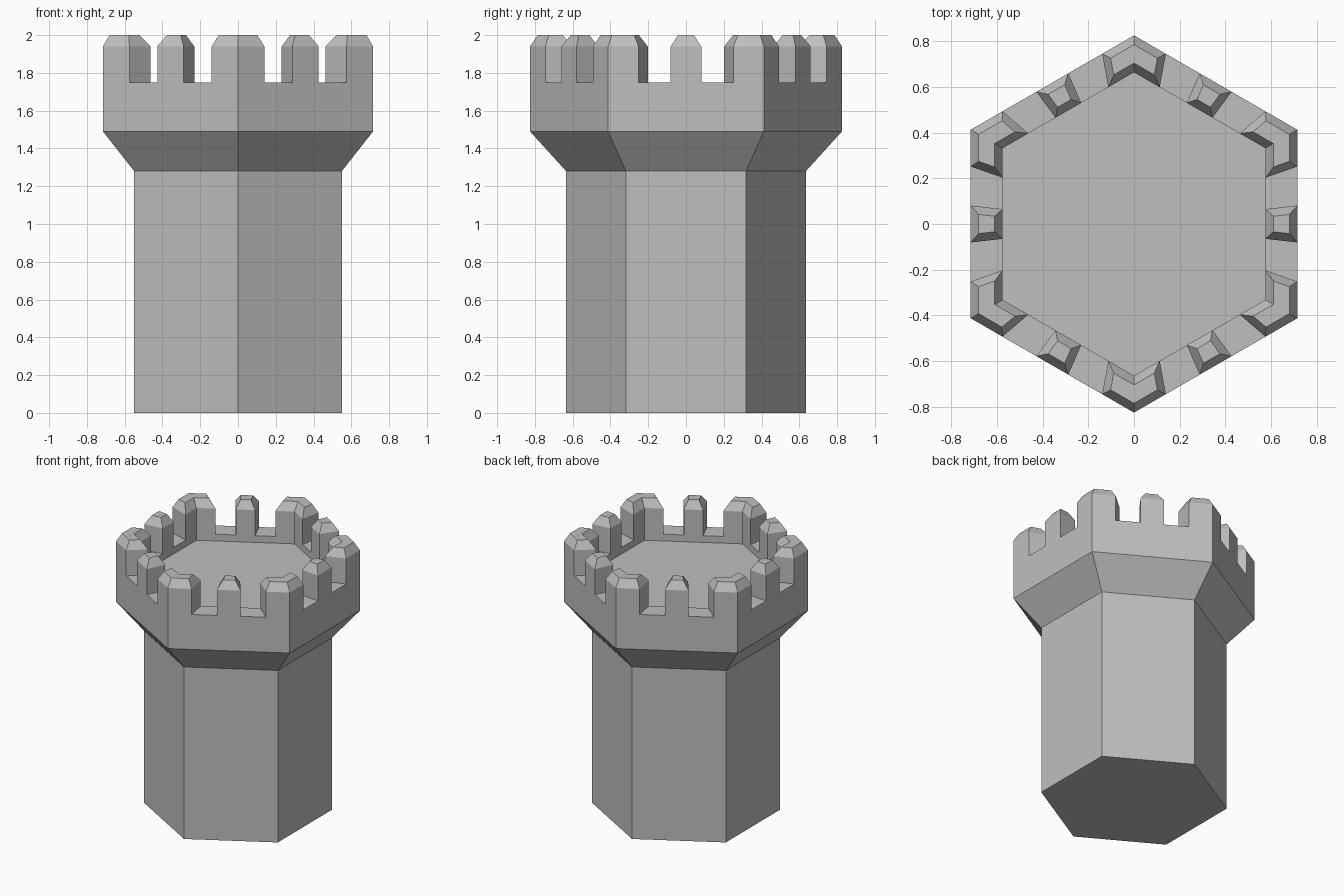
import bpy
import bmesh
from math import sin, cos, tan, pi, radians

cube = bpy.data.objects.get("Cube")
if cube:
    bpy.data.objects.remove(cube, do_unlink=True)

# Single stone colour
stone = bpy.data.materials.new("stone_grey")
stone.use_nodes = True
GREY = (0.52, 0.52, 0.52, 1)
stone.diffuse_color = GREY
stone.node_tree.nodes["Principled BSDF"].inputs["Base Color"].default_value = GREY

# Main dimensions: distances from the axis to a flat side, and heights
SHAFT, OUTER, INNER = 0.55, 0.715, 0.575
FLARE_Z, WALL_Z, NOTCH_Z, FLOOR_Z = 1.28, 1.49, 1.75, 1.70
CHAMFER_Z, TOP_Z = 1.94, 2.0
CHAMFER = 0.035
SLOPE = tan(radians(30))


def side_point(side, dist, along):
    """Point on a flat side: distance from the axis, offset along the side."""
    a = side * pi / 3
    return (dist * cos(a) - along * sin(a), dist * sin(a) + along * cos(a))


def hexagon(dist):
    return [side_point(k, dist, dist * SLOPE) for k in range(6)]


def loft(name, loops, cap_bottom=False, cap_top=False):
    """Join stacked outlines, given as (points, height), into one mesh."""
    bm = bmesh.new()
    rings = [[bm.verts.new((x, y, z)) for x, y in pts] for pts, z in loops]
    for low, high in zip(rings, rings[1:]):
        n = len(low)
        for i in range(n):
            j = (i + 1) % n
            bm.faces.new((low[i], low[j], high[j], high[i]))
    if cap_bottom:
        bm.faces.new(rings[0][::-1])
    if cap_top:
        bm.faces.new(rings[-1])
    mesh = bpy.data.meshes.new(name)
    bm.to_mesh(mesh)
    bm.free()
    mesh.materials.append(stone)
    obj = bpy.data.objects.new(name, mesh)
    bpy.context.collection.objects.link(obj)
    return obj


def middle_outline(side, inset):
    """Tapered block in the middle of a side."""
    out, inn = OUTER - inset, INNER + inset
    w_out, w_in = out * 0.113 - inset, inn * 0.113 - inset
    return [side_point(side, out, -w_out), side_point(side, out, w_out),
            side_point(side, inn, w_in), side_point(side, inn, -w_in)]


def corner_outline(side, inset):
    """Angled block wrapping the corner between a side and the next one."""
    out, inn = OUTER - inset, INNER + inset
    e_out, e_in = out * 0.352 + inset, inn * 0.352 + inset
    return [side_point(side, out, e_out), side_point(side, out, out * SLOPE),
            side_point(side + 1, out, -e_out), side_point(side + 1, inn, -e_in),
            side_point(side, inn, inn * SLOPE), side_point(side, inn, e_in)]


# Hexagonal shaft
loft("tower_shaft", [(hexagon(SHAFT), 0), (hexagon(SHAFT), FLARE_Z)],
     cap_bottom=True)

# Flared head with low wall and sunken floor
loft("tower_head", [(hexagon(SHAFT), FLARE_Z), (hexagon(OUTER), WALL_Z),
                    (hexagon(OUTER), NOTCH_Z), (hexagon(INNER), NOTCH_Z),
                    (hexagon(INNER), FLOOR_Z)], cap_top=True)

# Chamfered battlements, one mid-side and one corner block per side
for k in range(6):
    for label, outline in (("middle", middle_outline), ("corner", corner_outline)):
        base = outline(k, 0)
        loft(f"{label}_battlement_{k + 1}",
             [(base, NOTCH_Z), (base, CHAMFER_Z), (outline(k, CHAMFER), TOP_Z)],
             cap_top=True)
